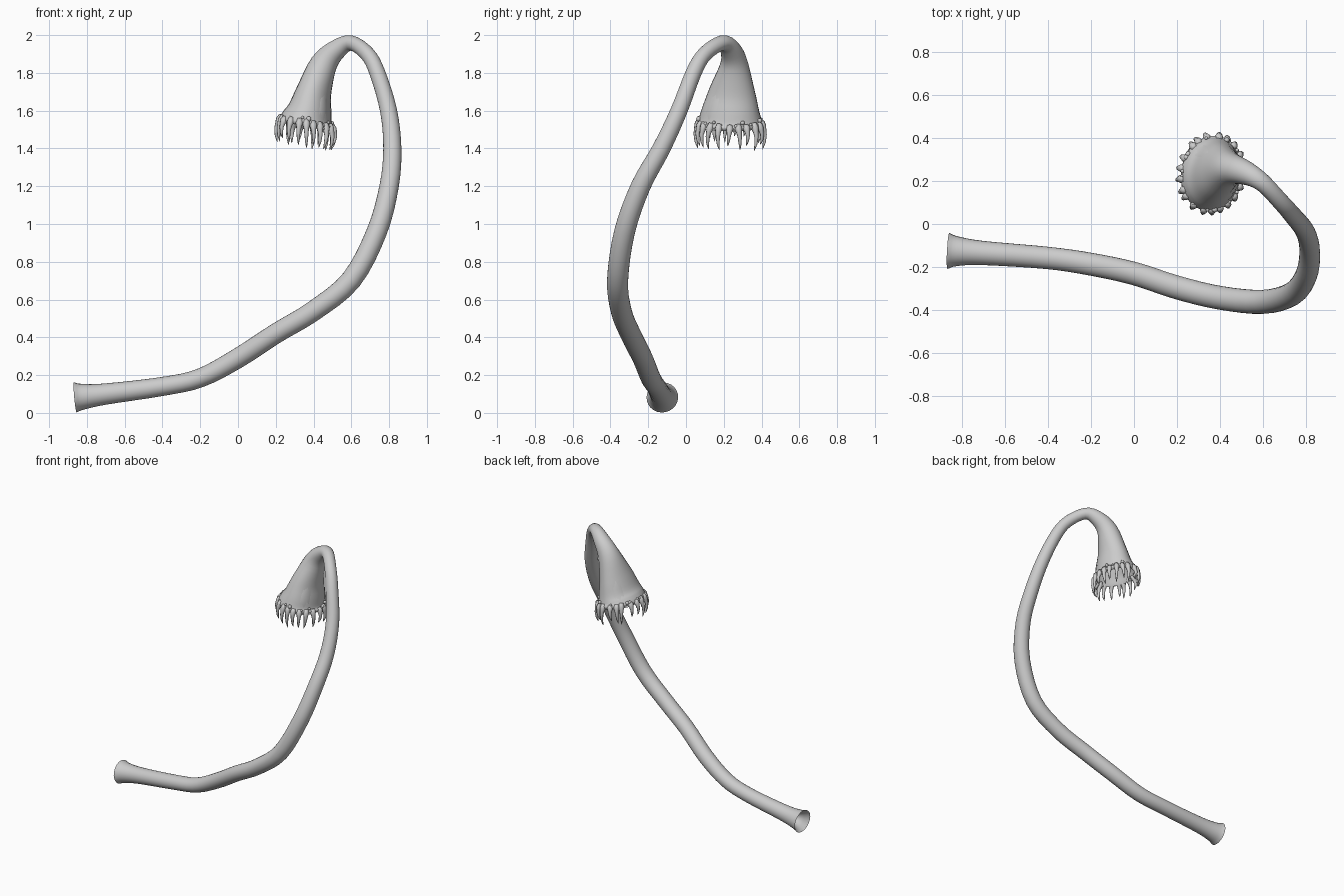
import bpy, bmesh, math, random
from mathutils import Vector, Matrix

if "Cube" in bpy.data.objects:
    bpy.data.objects.remove(bpy.data.objects["Cube"])

random.seed(4)
TWIST = math.radians(12)


def catmull(keys, steps):
    """Smooth interpolation of rows (x, y, z, radius_u, radius_v)."""
    ext = [[2 * a - b for a, b in zip(keys[0], keys[1])]] + [list(k) for k in keys]
    ext.append([2 * a - b for a, b in zip(keys[-1], keys[-2])])
    out = []
    for i in range(1, len(ext) - 2):
        for s in range(steps):
            t = s / steps
            out.append([0.5 * (2 * b + (c - a) * t + (2 * a - 5 * b + 4 * c - d) * t * t
                               + (3 * b - a - 3 * c + d) * t ** 3)
                        for a, b, c, d in zip(*ext[i - 1:i + 3])])
    out.append(list(keys[-1]))
    return out


def frame(rows, i):
    """Ring axes at row i; v stays as close to +y as possible."""
    p = [Vector(r[:3]) for r in rows]
    t = (p[min(i + 1, len(p) - 1)] - p[max(i - 1, 0)]).normalized()
    ref = Vector((0, 1, 0))
    if abs(t.y) > 0.95:
        ref = Vector((1, 0, 0))
    v = (ref - t * ref.dot(t)).normalized()
    rot = Matrix.Rotation(TWIST, 3, t)
    return rot @ v.cross(t), rot @ v


def add_sweep(bm, rows, sides, cap_start=False, cap_end=False):
    rings = []
    for i, r in enumerate(rows):
        u, v = frame(rows, i)
        ring = []
        for k in range(sides):
            a = 2 * math.pi * k / sides
            ring.append(bm.verts.new(Vector(r[:3]) + u * r[3] * math.cos(a) + v * r[4] * math.sin(a)))
        rings.append(ring)
    for a, b in zip(rings, rings[1:]):
        for k in range(sides):
            n = (k + 1) % sides
            bm.faces.new((a[k], a[n], b[n], b[k]))
    if cap_start:
        bm.faces.new(rings[0])
    if cap_end:
        bm.faces.new(rings[-1])


def finish(bm, name):
    bmesh.ops.recalc_face_normals(bm, faces=bm.faces)
    me = bpy.data.meshes.new(name)
    bm.to_mesh(me)
    bm.free()
    ob = bpy.data.objects.new(name, me)
    bpy.context.collection.objects.link(ob)
    me.shade_smooth()
    return ob


# Stalk and bell: one continuous swept skin
stalk = [
    (-0.862, -0.125, 0.082, .080, .084), (-0.82, -0.127, 0.086, .068, .069),
    (-0.70, -0.135, 0.100, .056, .056), (-0.40, -0.158, 0.140, .050, .052),
    (-0.20, -0.187, 0.185, .050, .053), (0.0, -0.23, 0.290, .053, .054),
    (0.20, -0.295, 0.420, .053, .055), (0.40, -0.343, 0.540, .054, .055),
    (0.60, -0.362, 0.705, .055, .056), (0.735, -0.325, 0.96, .054, .055),
    (0.80, -0.240, 1.20, .051, .052), (0.817, -0.130, 1.40, .048, .048),
    (0.797, -0.037, 1.60, .045, .045), (0.738, 0.040, 1.80, .042, .042),
    (0.685, 0.100, 1.90, .040, .040), (0.60, 0.190, 1.958, .040, .042),
    (0.525, 0.235, 1.925, .053, .055)]
bell = [
    (0.453, 0.255, 1.845, .072, .075), (0.402, 0.245, 1.70, .092, .125),
    (0.380, 0.237, 1.60, .117, .155), (0.366, 0.235, 1.55, .138, .170)]
skin = catmull(stalk + bell, 4)
# rounded lip at the mouth, rolling to the inside
skin += [(0.364, 0.235, 1.54, .146, .177), (0.362, 0.235, 1.528, .146, .177),
         (0.360, 0.235, 1.518, .138, .168)]
bm = bmesh.new()
add_sweep(bm, skin, 24)
finish(bm, "stalk_and_bell")

# Inside of the mouth
lining = catmull([(0.360, 0.235, 1.518, .138, .168), (0.366, 0.235, 1.55, .122, .154),
                  (0.380, 0.237, 1.60, .103, .141), (0.402, 0.245, 1.70, .078, .110),
                  (0.447, 0.254, 1.83, .050, .055)], 4)
bm = bmesh.new()
add_sweep(bm, lining, 24, cap_end=True)
finish(bm, "mouth_lining")

# Recess in the flared foot of the stalk
bm = bmesh.new()
add_sweep(bm, [(-0.862, -0.125, 0.082, .080, .084), (-0.83, -0.127, 0.085, .058, .058),
               (-0.80, -0.129, 0.088, .040, .040), (-0.74, -0.132, 0.095, .034, .034)],
          24, cap_end=True)
finish(bm, "foot_recess")

# Curved fangs hanging around the lip
bm = bmesh.new()
count = 21
rim = [Vector(r[:3]) for r in skin[-3:]]
u, v = frame(skin, len(skin) - 2)
down = Vector((-0.08, 0, -1)).normalized()
for k in range(count):
    a = 2 * math.pi * (k + random.uniform(-.22, .22)) / count
    base = rim[1] + u * .139 * math.cos(a) + v * .168 * math.sin(a)
    out = (base - rim[1]).normalized()
    side = down.cross(out)
    length = random.uniform(.085, .135)
    lean = random.uniform(-.012, .012)
    rows = []
    for f, o, rad in ((-.2, -.004, .014), (.0, .004, .020), (.18, .012, .0145), (.4, .018, .011),
                      (.7, .016, .008), (.9, .010, .004), (1, .006, .0008)):
        p = base + down * length * f + out * o + side * lean * max(f, 0)
        rows.append((*p, rad, rad))
    add_sweep(bm, rows, 8, True, True)
finish(bm, "fangs")

# Lumpy gum beads along the lip
bm = bmesh.new()
for k in range(14):
    a = random.uniform(0, 2 * math.pi)
    p = rim[0] + u * .141 * math.cos(a) + v * .171 * math.sin(a) + Vector((0, 0, random.uniform(0, .02)))
    bmesh.ops.create_uvsphere(bm, u_segments=10, v_segments=6, radius=random.uniform(.008, .014),
                              matrix=Matrix.Translation(p))
finish(bm, "gum_beads")
